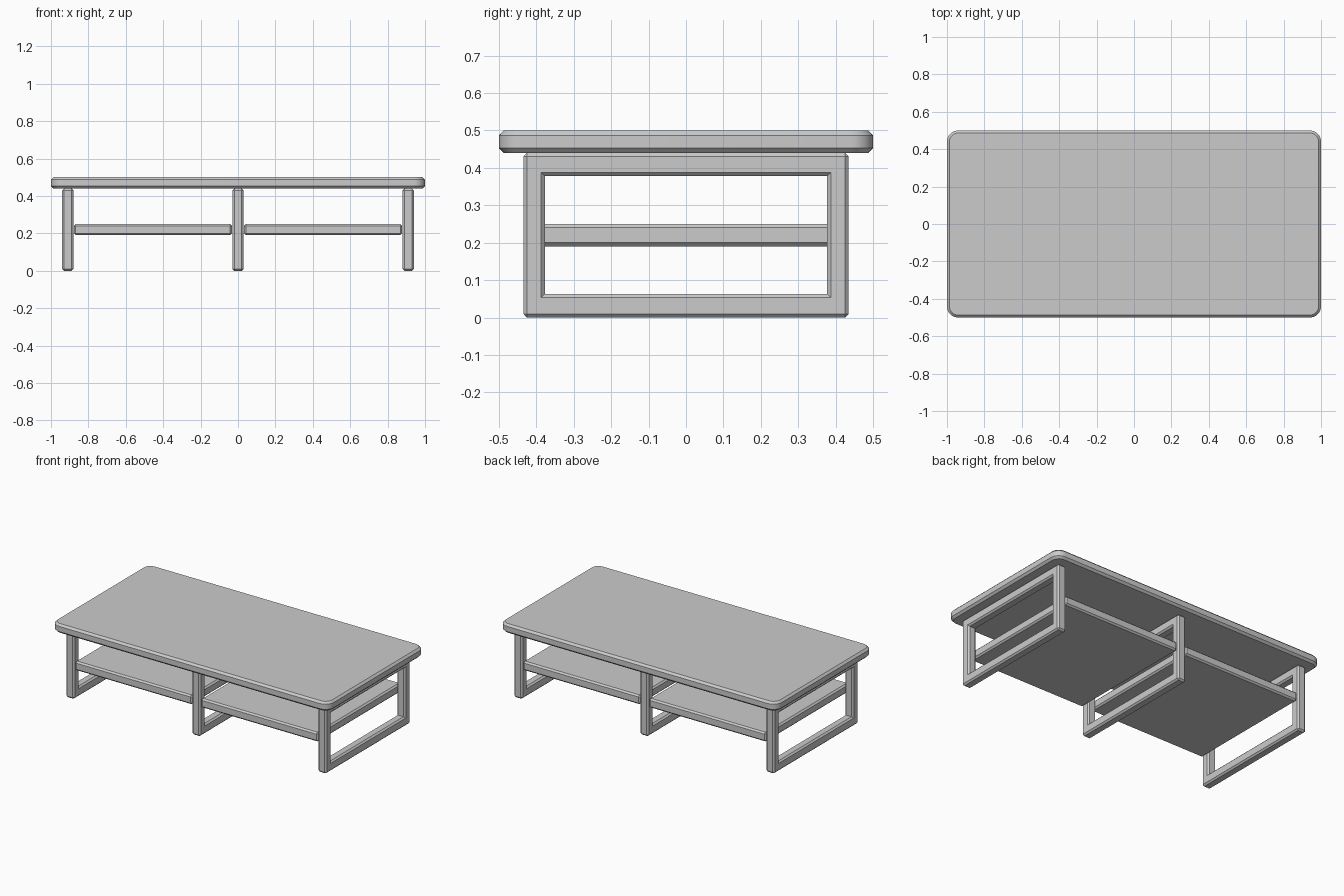
import bpy, bmesh, math

if "Cube" in bpy.data.objects:
    bpy.data.objects.remove(bpy.data.objects["Cube"])


def finish(name, bm, loc=(0, 0, 0)):
    bmesh.ops.recalc_face_normals(bm, faces=bm.faces)
    mesh = bpy.data.meshes.new(name)
    bm.to_mesh(mesh)
    bm.free()
    obj = bpy.data.objects.new(name, mesh)
    obj.location = loc
    bpy.context.collection.objects.link(obj)
    return obj


def box(sx, sy, sz):
    bm = bmesh.new()
    bmesh.ops.create_cube(bm, size=1)
    bmesh.ops.scale(bm, vec=(sx, sy, sz), verts=bm.verts)
    return bm


def bevel(bm, edges, width, segments=1):
    bmesh.ops.bevel(bm, geom=list(edges), offset=width, offset_type='OFFSET',
                    segments=segments, profile=0.5, affect='EDGES')


# Tabletop: rounded corners, then chamfered rims
bm = box(2, 1, 0.06)
bevel(bm, [e for e in bm.edges if abs(e.verts[0].co.z - e.verts[1].co.z) > 0.01], 0.06, 8)
bevel(bm, [e for e in bm.edges if abs(e.verts[0].co.z - e.verts[1].co.z) < 0.001], 0.013)
top = finish("tabletop", bm, (0, 0, 0.47))
bpy.context.view_layer.objects.active = top
top.select_set(True)
bpy.ops.object.shade_smooth_by_angle(angle=math.radians(30))


# Leg frames: rectangular rings with chamfered outside edges
def leg_frame(name, x):
    bm = bmesh.new()
    loops = []
    for px in (-0.03, 0.03):
        for hy, z0, z1 in ((0.435, 0, 0.44), (0.377, 0.063, 0.378)):
            loops.append([bm.verts.new((px, y, z)) for y, z in
                          ((-hy, z0), (hy, z0), (hy, z1), (-hy, z1))])
    lo, li, ro, ri = loops
    for a, b in ((lo, li), (ro, ri), (lo, ro), (li, ri)):
        for i in range(4):
            j = (i + 1) % 4
            bm.faces.new((a[i], a[j], b[j], b[i]))
    bmesh.ops.recalc_face_normals(bm, faces=bm.faces)
    bm.normal_update()
    bevel(bm, [e for e in bm.edges
               if e.calc_face_angle(0) > 0.5 and e.is_convex], 0.01)
    finish(name, bm, (x, 0, 0))


for side, x in (("left", -0.91), ("middle", 0), ("right", 0.91)):
    leg_frame(side + "_leg_frame", x)

# Shelves between the frames
for side, s in (("left", -1), ("right", 1)):
    bm = box(0.845, 0.86, 0.06)
    bevel(bm, bm.edges, 0.01)
    finish(side + "_shelf", bm, (s * 0.455, 0, 0.22))
